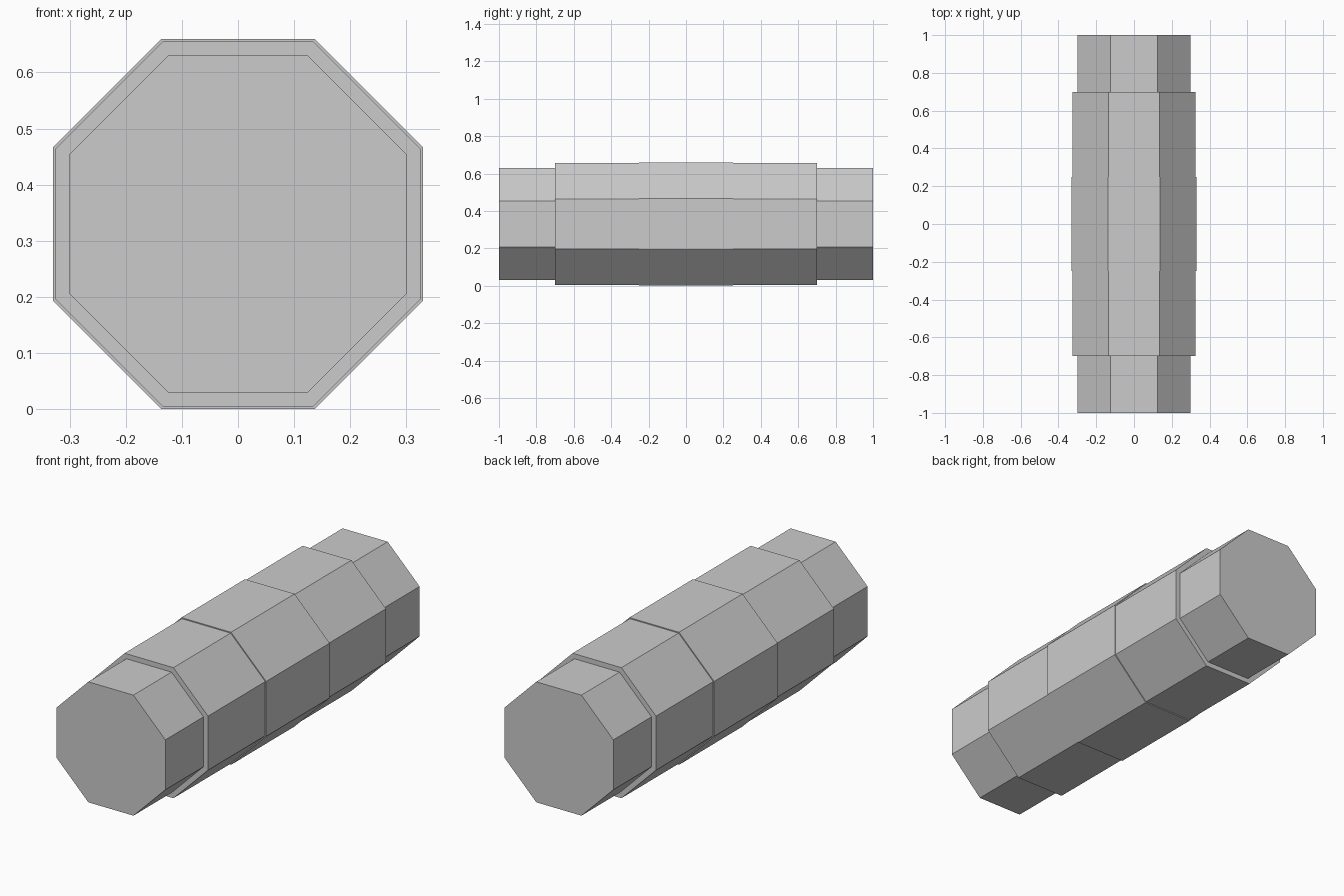
import bpy, bmesh, math

if "Cube" in bpy.data.objects:
    bpy.data.objects.remove(bpy.data.objects["Cube"])

grey = bpy.data.materials.new("plain_grey")
grey.diffuse_color = (0.6, 0.6, 0.6, 1)
grey.use_nodes = True
grey.node_tree.nodes["Principled BSDF"].inputs["Base Color"].default_value = grey.diffuse_color

SIDES = 8
CENTRE_Z = 0.33
# (y, distance from axis to flat) along the stepped barrel
PROFILE = [(-1, 0.30), (-0.7, 0.30), (-0.7, 0.325), (-0.25, 0.325), (-0.25, 0.33),
           (0.25, 0.33), (0.25, 0.325), (0.7, 0.325), (0.7, 0.30), (1, 0.30)]

bm = bmesh.new()


def ring(y, flat):
    r = flat / math.cos(math.pi / SIDES)
    return [bm.verts.new((r * math.cos(a), y, CENTRE_Z + r * math.sin(a)))
            for a in ((i + 0.5) * math.tau / SIDES for i in range(SIDES))]


# Stepped octagonal body with closed ends
rings = [ring(y, f) for y, f in PROFILE]
for a, b in zip(rings, rings[1:]):
    for i in range(SIDES):
        j = (i + 1) % SIDES
        bm.faces.new((a[i], a[j], b[j], b[i]))
bm.faces.new(rings[0])
bm.faces.new(rings[-1])
bmesh.ops.recalc_face_normals(bm, faces=bm.faces)

mesh = bpy.data.meshes.new("stepped_octagonal_barrel")
bm.to_mesh(mesh)
bm.free()
mesh.materials.append(grey)
body = bpy.data.objects.new("stepped_octagonal_barrel", mesh)
bpy.context.collection.objects.link(body)
